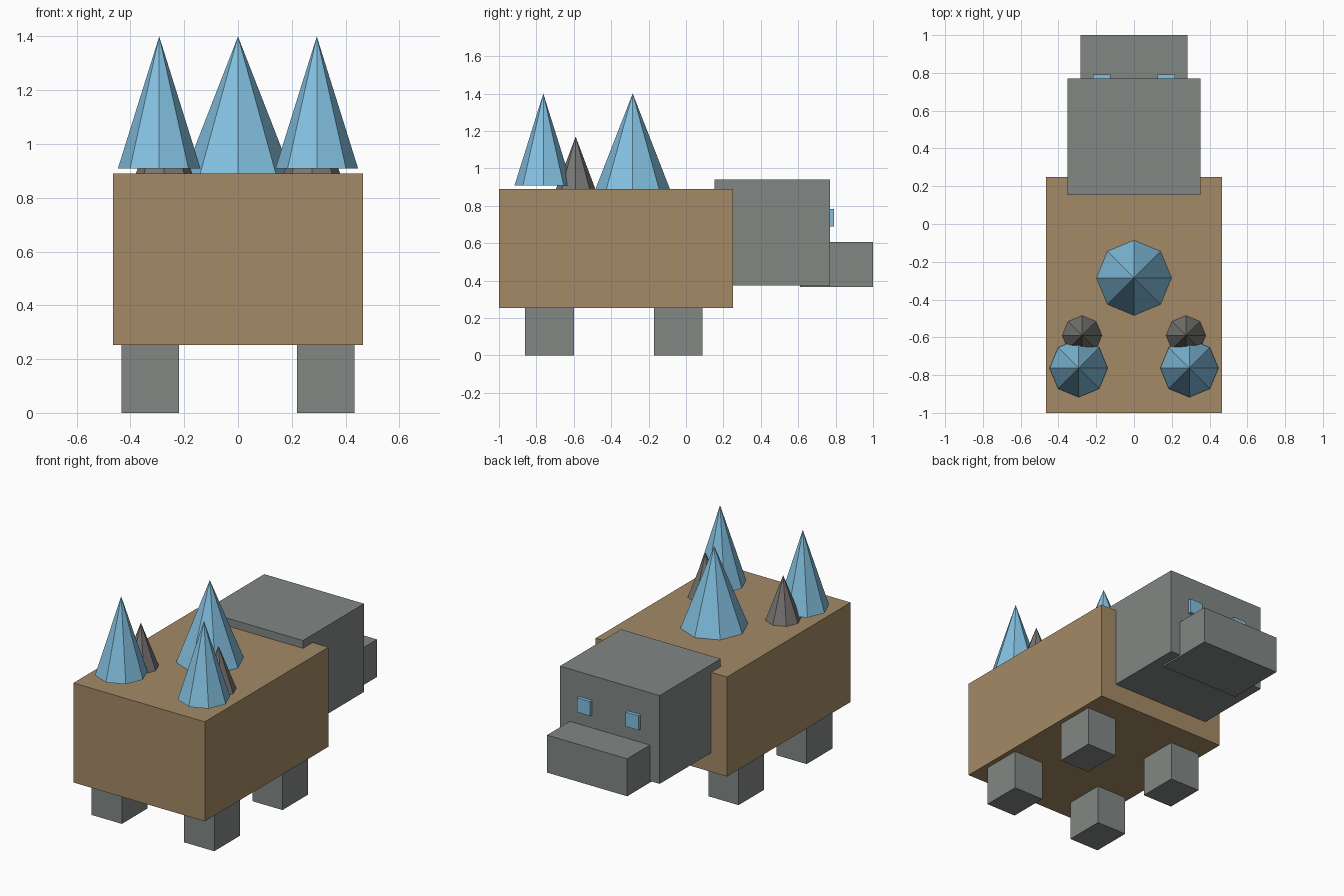
import bpy

default = bpy.data.objects.get("Cube")
if default:
    bpy.data.objects.remove(default, do_unlink=True)


def material(name, rgb):
    """Flat material from 0-255 display colour, stored as linear."""
    linear = [((c / 255 + 0.055) / 1.055) ** 2.4 for c in rgb]
    mat = bpy.data.materials.new(name)
    mat.use_nodes = True
    mat.diffuse_color = (*linear, 1)
    mat.node_tree.nodes["Principled BSDF"].inputs["Base Color"].default_value = (*linear, 1)
    return mat


brown = material("earth_brown", (164, 138, 102))
stone = material("stone_grey", (129, 135, 132))
blue = material("crystal_blue", (132, 193, 225))
rock = material("rock_grey", (120, 119, 116))


def box(name, x, y, z, mat):
    """Box from its (min, max) range on each axis."""
    ranges = (x, y, z)
    bpy.ops.mesh.primitive_cube_add(size=1, location=[(a + b) / 2 for a, b in ranges])
    ob = bpy.context.object
    ob.name = name
    ob.scale = [b - a for a, b in ranges]
    bpy.ops.object.transform_apply(location=False, rotation=False, scale=True)
    ob.data.materials.append(mat)


def spike(name, x, y, radius, base, tip, mat):
    """Eight-sided flat-shaded cone."""
    bpy.ops.mesh.primitive_cone_add(vertices=8, radius1=radius, radius2=0,
                                    depth=tip - base, location=(x, y, (base + tip) / 2))
    bpy.context.object.name = name
    bpy.context.object.data.materials.append(mat)


# Body, head and snout
box("body", (-0.465, 0.465), (-1, 0.25), (0.253, 0.89), brown)
box("head", (-0.353, 0.353), (0.153, 0.77), (0.375, 0.94), stone)
box("snout", (-0.284, 0.284), (0.61, 1), (0.365, 0.605), stone)

# Centre crystal
spike("centre_crystal", 0, -0.285, 0.2, 0.887, 1.4, blue)

# Paired parts
for side, s in (("left", 1), ("right", -1)):
    def span(a, b):
        return tuple(sorted((a * s, b * s)))

    box(side + "_eye", span(0.125, 0.218), (0.75, 0.792), (0.69, 0.782), blue)
    for end, y in (("tail_end", (-0.86, -0.6)), ("head_end", (-0.17, 0.088))):
        box(f"{side}_{end}_leg", span(0.22, 0.434), y, (0, 0.256), stone)
    spike(side + "_crystal", 0.293 * s, -0.763, 0.154, 0.908, 1.4, blue)
    spike(side + "_rock_spike", 0.275 * s, -0.59, 0.107, 0.885, 1.17, rock)
